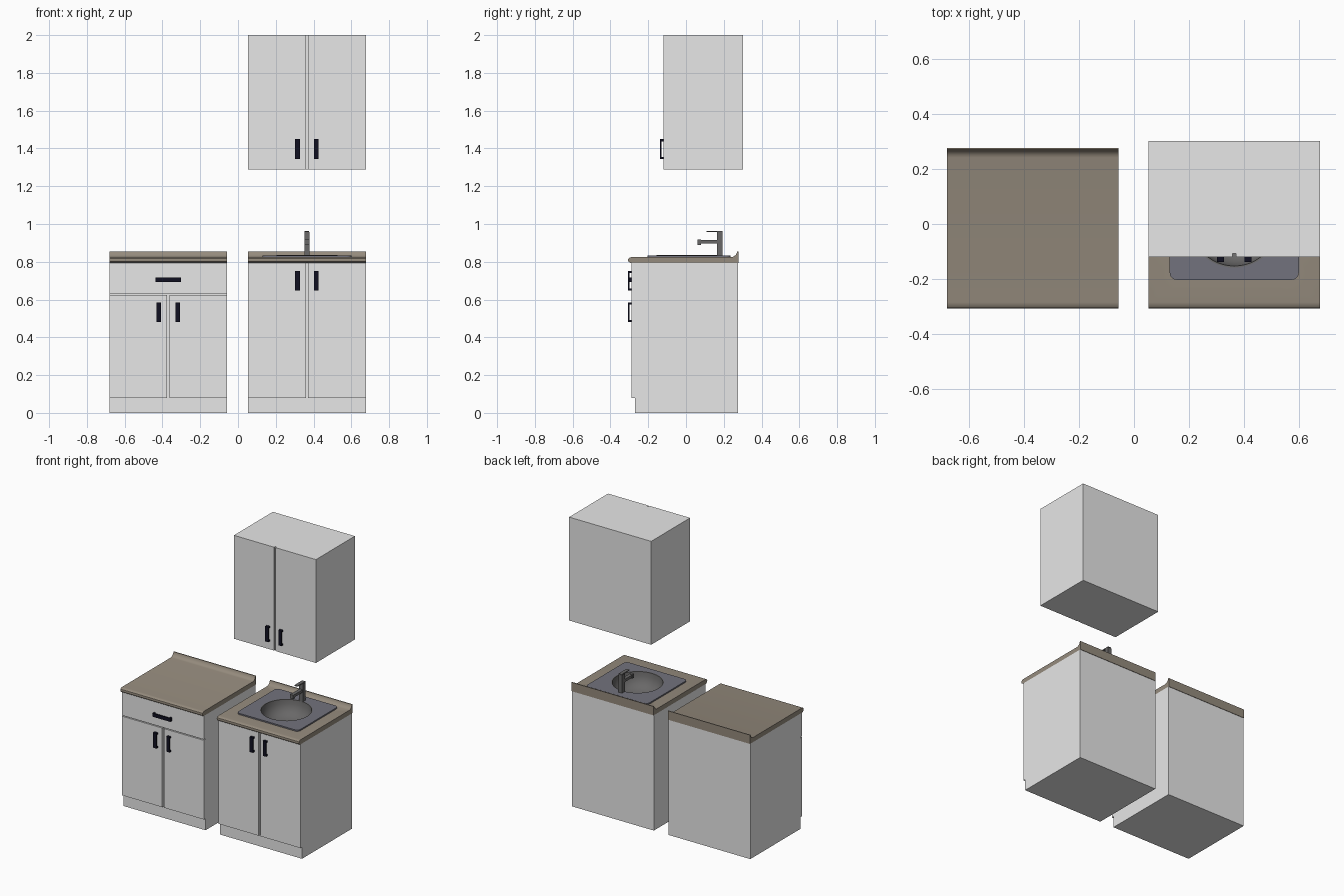
import bpy, bmesh, math

if "Cube" in bpy.data.objects:
    bpy.data.objects.remove(bpy.data.objects["Cube"])


def material(name, rgb):
    m = bpy.data.materials.new(name)
    m.diffuse_color = (*rgb, 1)
    m.use_nodes = True
    m.node_tree.nodes["Principled BSDF"].inputs["Base Color"].default_value = m.diffuse_color
    return m


WHITE = material("cabinet_white", (0.8, 0.8, 0.8))
BROWN = material("worktop_brown", (0.30, 0.258, 0.205))
SINK = material("sink_grey", (0.17, 0.17, 0.205))
METAL = material("tap_metal", (0.14, 0.137, 0.137))
BLACK = material("handle_black", (0.005, 0.005, 0.015))


def finish(name, bm, mat, smooth=False):
    bmesh.ops.recalc_face_normals(bm, faces=bm.faces)
    me = bpy.data.meshes.new(name)
    bm.to_mesh(me)
    bm.free()
    ob = bpy.data.objects.new(name, me)
    bpy.context.collection.objects.link(ob)
    me.materials.append(mat)
    if smooth:
        smooth_object(ob)
    return ob


def activate(ob):
    bpy.ops.object.select_all(action='DESELECT')
    ob.select_set(True)
    bpy.context.view_layer.objects.active = ob


def smooth_object(ob):
    activate(ob)
    bpy.ops.object.shade_smooth_by_angle(angle=math.radians(35))


def add_box(bm, x, y, z):
    """Add a box given (min, max) on each axis."""
    verts = bmesh.ops.create_cube(bm, size=1)["verts"]
    for v in verts:
        for i, (lo, hi) in enumerate((x, y, z)):
            v.co[i] = lo if v.co[i] < 0 else hi
    return verts


def box(name, x, y, z, mat):
    bm = bmesh.new()
    add_box(bm, x, y, z)
    return finish(name, bm, mat)


def handle(name, cx, cz, front, upright=True):
    """U-shaped pull: thin bar on two legs."""
    bm = bmesh.new()
    half = 0.052 if upright else 0.068
    w = 0.012

    def piece(a, b, y):
        along, across = (a, b), (-w, w)
        xs, zs = (across, along) if upright else (along, across)
        add_box(bm, [cx + v for v in xs], y, [cz + v for v in zs])

    piece(-half, half, (front - 0.018, front - 0.011))
    piece(-half, -half + 0.011, (front - 0.011, front))
    piece(half - 0.011, half, (front - 0.011, front))
    return finish(name, bm, BLACK)


def doors(prefix, x0, x1, z0, z1, front, thick, handle_z):
    """Pair of doors with a narrow gap and a handle each side of it."""
    mid = (x0 + x1) / 2
    for side, lo, hi, s in (("left", x0, mid - 0.006, -1), ("right", mid + 0.006, x1, 1)):
        box(f"{prefix}_door_{side}", (lo, hi), (front, front + thick), (z0, z1), WHITE)
        handle(f"{prefix}_handle_{side}", mid + s * 0.05, handle_z, front)


def worktop(name, x0, x1):
    """Profile with rounded nose and coved upstand, extruded along x."""
    profile = [(-0.285, 0.793), (-0.297, 0.795), (-0.305, 0.801), (-0.307, 0.809),
               (-0.305, 0.817), (-0.297, 0.823), (-0.285, 0.825), (0.242, 0.825),
               (0.253, 0.828), (0.262, 0.835), (0.268, 0.844), (0.271, 0.854),
               (0.277, 0.854), (0.277, 0.793)]
    bm = bmesh.new()
    face = bm.faces.new([bm.verts.new((x0, y, z)) for y, z in profile])
    ext = bmesh.ops.extrude_face_region(bm, geom=[face])["geom"]
    for v in ext:
        if isinstance(v, bmesh.types.BMVert):
            v.co.x = x1
    return finish(name, bm, BROWN, True)


LEFT, RIGHT = (-0.681, -0.057), (0.053, 0.677)
FRONT, CARCASS, BACK = -0.288, -0.271, 0.274

# Drawer base cabinet
box("drawer_cabinet_body", LEFT, (CARCASS, BACK), (0, 0.793), WHITE)
doors("drawer_cabinet", *LEFT, 0.08, 0.624, FRONT, 0.017, 0.533)
box("drawer_front", LEFT, (FRONT, CARCASS), (0.63, 0.793), WHITE)
handle("drawer_handle", sum(LEFT) / 2, 0.705, FRONT, upright=False)
worktop("drawer_cabinet_worktop", *LEFT)

# Sink base cabinet, open at the top to take the bowl
bm = bmesh.new()
add_box(bm, RIGHT, (CARCASS, BACK), (0, 0.793))
bmesh.ops.delete(bm, geom=[f for f in bm.faces if f.calc_center_median().z > 0.79],
                 context='FACES_ONLY')
finish("sink_cabinet_body", bm, WHITE)
doors("sink_cabinet", *RIGHT, 0.08, 0.793, FRONT, 0.017, 0.7)
sink_top = worktop("sink_cabinet_worktop", *RIGHT)

# Wall cabinet
box("wall_cabinet_body", RIGHT, (-0.108, 0.303), (1.289, 2.0), WHITE)
doors("wall_cabinet", *RIGHT, 1.289, 2.0, -0.12, 0.012, 1.397)

# Sink plate with rounded corners
SX, SY, R = 0.365, 0.005, 0.16
bm = bmesh.new()
add_box(bm, (0.13, 0.60), (-0.203, 0.235), (0.822, 0.834))
corners = [e for e in bm.edges if abs(e.verts[0].co.z - e.verts[1].co.z) > 0.005]
bmesh.ops.bevel(bm, geom=corners, offset=0.025, segments=5, affect='EDGES', profile=0.5)
plate = finish("sink_plate", bm, SINK)

# Round hole through plate and worktop
bm = bmesh.new()
bmesh.ops.create_cone(bm, cap_ends=True, segments=48, radius1=R, radius2=R, depth=0.2)
bmesh.ops.translate(bm, verts=bm.verts, vec=(SX, SY, 0.82))
cutter = finish("hole_cutter", bm, SINK)
cutter.hide_render = True
for ob in (plate, sink_top):
    mod = ob.modifiers.new("hole", 'BOOLEAN')
    mod.operation = 'DIFFERENCE'
    mod.solver = 'EXACT'
    mod.object = cutter
    activate(ob)
    bpy.ops.object.modifier_apply(modifier=mod.name)
    smooth_object(ob)
bpy.data.objects.remove(cutter)

# Sink bowl, a turned profile
bm = bmesh.new()
turn = [(R + 0.004, 0.835), (R - 0.002, 0.834), (0.154, 0.805), (0.142, 0.775),
        (0.12, 0.75), (0.09, 0.735), (0.05, 0.728), (0.02, 0.726), (0.0, 0.726)]
pts = [bm.verts.new((SX + r, SY, z)) for r, z in turn]
edges = [bm.edges.new(p) for p in zip(pts, pts[1:])]
bmesh.ops.spin(bm, geom=pts + edges, cent=(SX, SY, 0), axis=(0, 0, 1),
               angle=math.tau, steps=48, use_merge=False)
bmesh.ops.remove_doubles(bm, verts=bm.verts, dist=1e-4)
bowl = finish("sink_bowl", bm, METAL, True)
if sum(p.normal.z for p in bowl.data.polygons) < 0:
    bowl.data.flip_normals()

# Tap: column, spout, outlet and lever
bm = bmesh.new()
add_box(bm, (SX - 0.014, SX + 0.014), (0.164, 0.194), (0.832, 0.957))
add_box(bm, (SX - 0.012, SX + 0.012), (0.078, 0.166), (0.898, 0.916))
add_box(bm, (SX - 0.013, SX + 0.013), (0.06, 0.08), (0.89, 0.918))
add_box(bm, (SX - 0.012, SX + 0.012), (0.108, 0.194), (0.958, 0.963))
finish("tap", bm, METAL)
